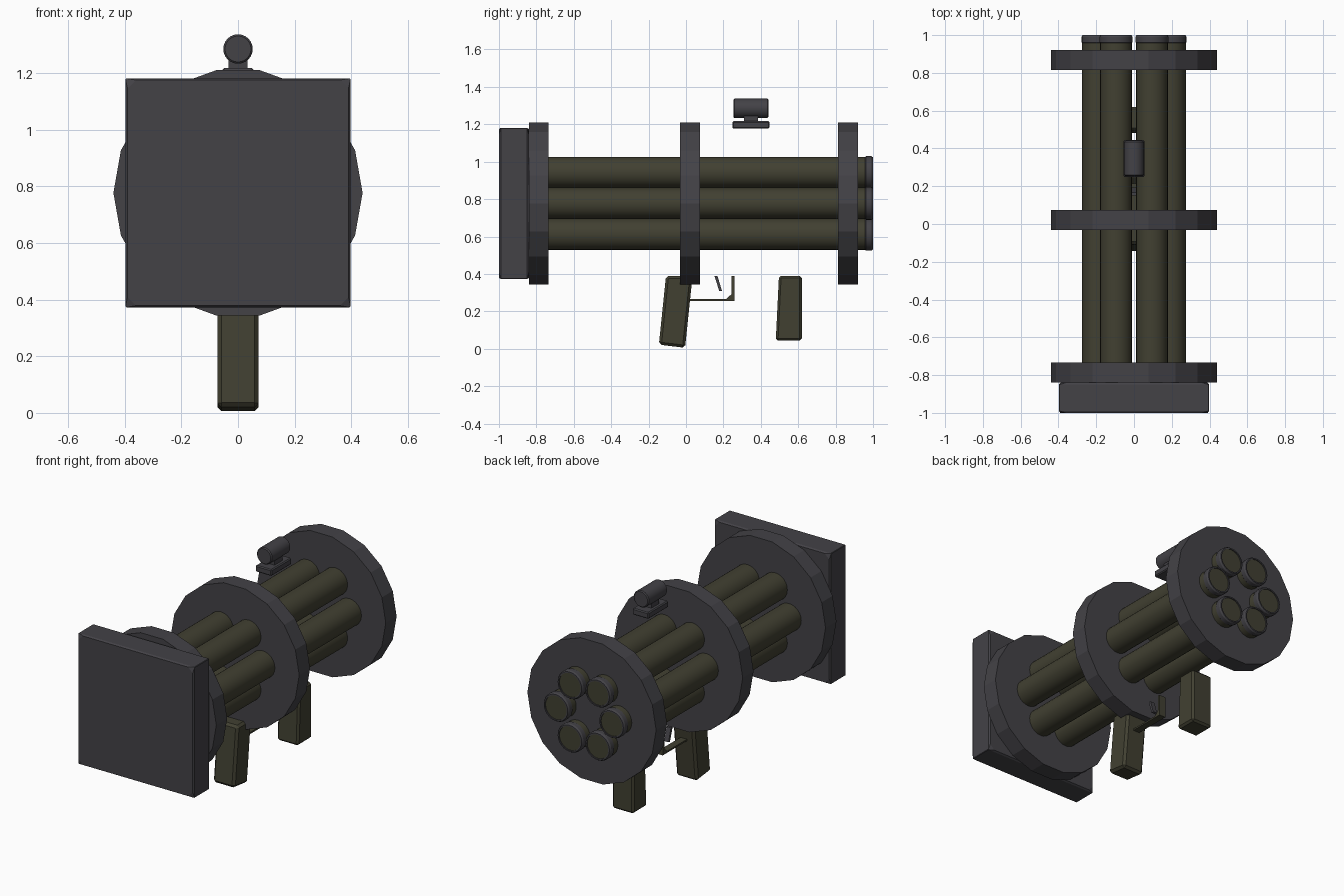
import bpy, bmesh, math

if "Cube" in bpy.data.objects:
    bpy.data.objects.remove(bpy.data.objects["Cube"])

def material(name, rgb):
    m = bpy.data.materials.new(name)
    m.diffuse_color = (*rgb, 1)
    m.use_nodes = True
    m.node_tree.nodes["Principled BSDF"].inputs["Base Color"].default_value = m.diffuse_color
    return m

GREY = material("dark grey metal", (0.056, 0.054, 0.062))
OLIVE = material("olive drab", (0.053, 0.051, 0.031))
AXIS_Z = 0.777

def make(name, bm, mats, bevel=0.0, smooth=False):
    bmesh.ops.recalc_face_normals(bm, faces=bm.faces)
    me = bpy.data.meshes.new(name)
    bm.to_mesh(me)
    bm.free()
    for m in mats:
        me.materials.append(m)
    ob = bpy.data.objects.new(name, me)
    bpy.context.collection.objects.link(ob)
    if bevel:
        mod = ob.modifiers.new("bevel", "BEVEL")
        mod.width, mod.segments = bevel, 1
    if smooth:
        bpy.ops.object.select_all(action="DESELECT")
        ob.select_set(True)
        bpy.context.view_layer.objects.active = ob
        bpy.ops.object.shade_smooth_by_angle(angle=math.radians(30))
    return ob

def loft(rings, mat_ids=None):
    """Skin closed loops of points, capping both ends."""
    bm = bmesh.new()
    loops = [[bm.verts.new(p) for p in r] for r in rings]
    n = len(loops[0])
    for k in range(len(loops) - 1):
        for i in range(n):
            j = (i + 1) % n
            f = bm.faces.new((loops[k][i], loops[k][j], loops[k + 1][j], loops[k + 1][i]))
            f.material_index = mat_ids[k] if mat_ids else 0
    bm.faces.new(loops[0])
    bm.faces.new(loops[-1])
    return bm

def circle(r, y, n, cx=0.0, cz=AXIS_Z):
    return [(cx + r * math.cos(2 * math.pi * i / n), y,
             cz + r * math.sin(2 * math.pi * i / n)) for i in range(n)]

def side_profile(name, pts, half_w, mat, bevel=0.0):
    """Extrude a (y, z) outline symmetrically across x."""
    return make(name, loft([[(x, y, z) for y, z in pts] for x in (-half_w, half_w)]), [mat], bevel)

def box(name, hx, y0, y1, z0, z1, mat, bevel=0.0):
    return side_profile(name, [(y0, z0), (y1, z0), (y1, z1), (y0, z1)], hx, mat, bevel)

# Six barrels with grey muzzle rings and recessed olive ends
for k in range(6):
    a = k * math.pi / 3
    cx, cz = 0.19 * math.cos(a), AXIS_Z + 0.19 * math.sin(a)
    prof = [(0.084, -0.80), (0.084, 0.958), (0.088, 0.962), (0.088, 0.99),
            (0.082, 1.0), (0.074, 1.0), (0.074, 0.994)]
    ids = [0, 1, 1, 1, 1, 1]
    make(f"barrel_{k + 1}", loft([circle(r, y, 24, cx, cz) for r, y in prof], ids),
         [OLIVE, GREY], smooth=True)

# Three eighteen-sided support discs
for name, y in (("rear_disc", -0.787), ("middle_disc", 0.022), ("front_disc", 0.867)):
    make(name, loft([circle(0.44, y - 0.053, 18), circle(0.44, y + 0.053, 18)]), [GREY])

# Square back plate with clipped corners on its end faces
def square(h, hz, c, y):
    pts = []
    for sx, sz, flip in ((1, 1, 0), (-1, 1, 1), (-1, -1, 0), (1, -1, 1)):
        pair = [(sx * h, y, AXIS_Z + sz * (hz - c)), (sx * (h - c), y, AXIS_Z + sz * hz)]
        pts += pair[::-1] if flip else pair
    return pts

make("back_plate", loft([square(0.39, 0.398, 0.03, -1.0), square(0.397, 0.404, 0.003, -0.99),
                         square(0.397, 0.404, 0.003, -0.85), square(0.39, 0.398, 0.03, -0.84)]), [GREY])

# Grips
side_profile("rear_grip", [(-0.145, 0.022), (-0.005, 0.005), (0.035, 0.39), (-0.107, 0.39)],
             0.073, OLIVE, 0.014)
side_profile("front_grip", [(0.48, 0.043), (0.62, 0.043), (0.62, 0.39), (0.497, 0.39)],
             0.073, OLIVE, 0.012)

# Trigger guard and trigger
side_profile("trigger_guard", [(0.02, 0.256), (0.258, 0.256), (0.258, 0.39), (0.243, 0.39),
                               (0.243, 0.292), (0.215, 0.266), (0.02, 0.266)], 0.022, OLIVE)
side_profile("trigger", [(0.152, 0.39), (0.168, 0.39), (0.192, 0.31), (0.178, 0.308)], 0.015, GREY)

# Sight: rail, neck and tube
box("sight_rail", 0.055, 0.248, 0.446, 1.177, 1.217, GREY, 0.006)
box("sight_neck", 0.033, 0.31, 0.385, 1.21, 1.25, GREY)
sight = [(0.046, 0.254), (0.052, 0.26), (0.052, 0.435), (0.046, 0.441)]
make("sight_tube", loft([circle(r, y, 24, 0, 1.285) for r, y in sight]), [GREY], smooth=True)
